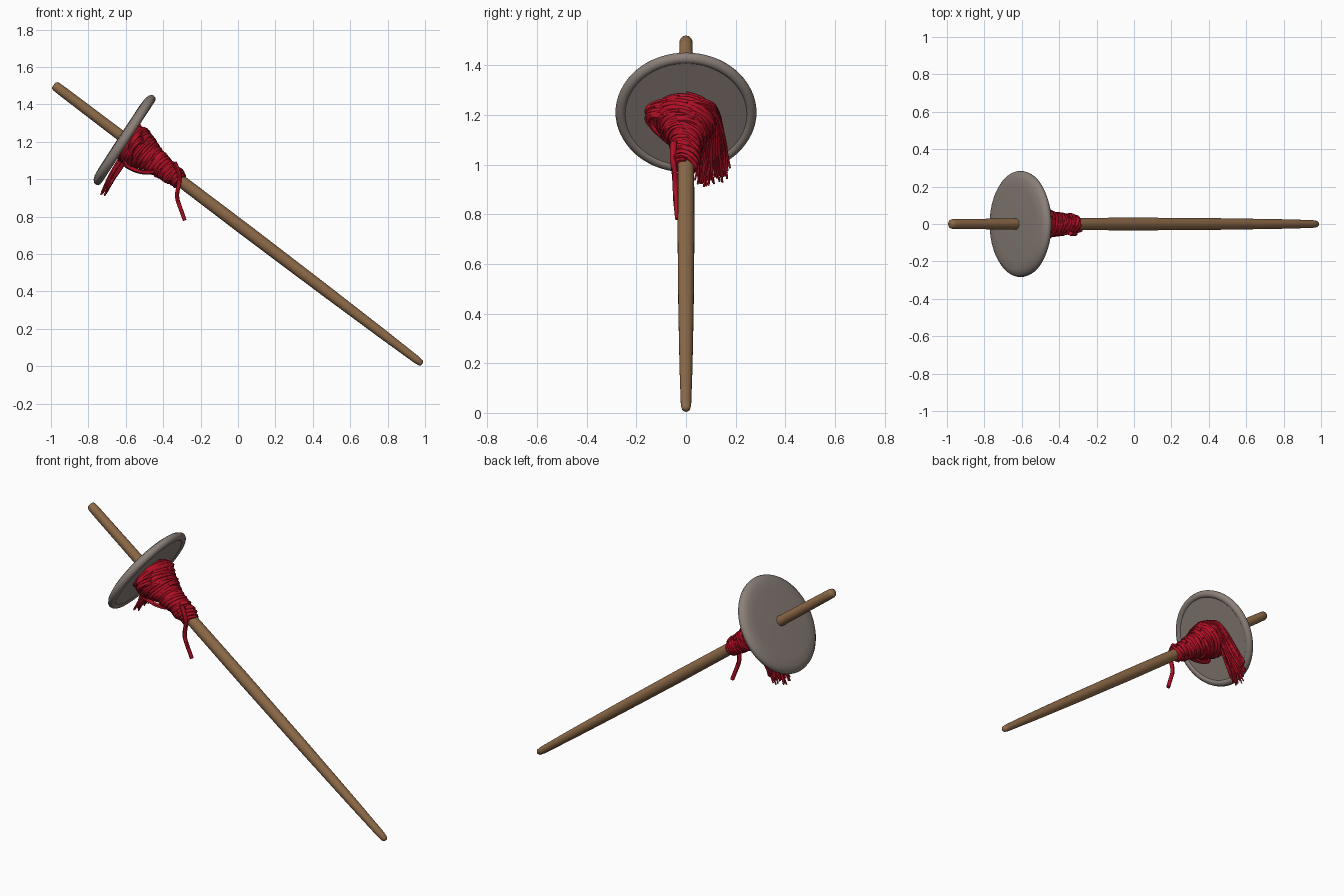
import bpy, bmesh, math, random
from mathutils import Vector

if "Cube" in bpy.data.objects:
    bpy.data.objects.remove(bpy.data.objects["Cube"])

random.seed(4)


def material(name, rgb):
    m = bpy.data.materials.new(name)
    m.diffuse_color = (*rgb, 1)
    m.use_nodes = True
    m.node_tree.nodes["Principled BSDF"].inputs["Base Color"].default_value = m.diffuse_color
    return m


WOOD = material("brown wood", (0.27, 0.145, 0.065))
STONE = material("grey stone", (0.26, 0.215, 0.19))
RED = material("red wool", (0.43, 0.005, 0.018))


def frame(origin, axis):
    """Map (up, y, along) local coordinates to the world for a tilted axis."""
    o, n = Vector(origin), Vector(axis).normalized()
    up, side = Vector((-n.z, 0, n.x)), Vector((0, 1, 0))
    return lambda u, y, h: o + up * u + side * y + n * h


def lathe(name, place, profile, mat, sides=48, squash=1.0, angle=40):
    """Revolve (radius, along) points about the local axis."""
    bm = bmesh.new()
    rings = []
    for r, h in profile:
        if r == 0:
            rings.append([bm.verts.new(place(0, 0, h))])
        else:
            rings.append([bm.verts.new(place(r * math.cos(a), squash * r * math.sin(a), h))
                          for a in (2 * math.pi * i / sides for i in range(sides))])
    for a, b in zip(rings, rings[1:]):
        for i in range(sides):
            j = (i + 1) % sides
            loop = [a[i % len(a)], a[j % len(a)], b[j % len(b)], b[i % len(b)]]
            bm.faces.new(list(dict.fromkeys(loop)))
    bmesh.ops.recalc_face_normals(bm, faces=bm.faces)
    me = bpy.data.meshes.new(name)
    bm.to_mesh(me)
    bm.free()
    ob = bpy.data.objects.new(name, me)
    bpy.context.collection.objects.link(ob)
    me.materials.append(mat)
    finish(ob, angle)
    return ob


def finish(ob, angle):
    bpy.ops.object.select_all(action='DESELECT')
    ob.select_set(True)
    bpy.context.view_layer.objects.active = ob
    if ob.type == 'CURVE':
        bpy.ops.object.convert(target='MESH')
    bpy.ops.object.shade_smooth_by_angle(angle=math.radians(angle))


def strands(name, paths, radius, mat, smooth=3, taper=1.0):
    """Round yarn strands along point lists, joined in one mesh."""
    cu = bpy.data.curves.new(name, 'CURVE')
    cu.dimensions = '3D'
    cu.bevel_depth = radius
    cu.bevel_resolution = 1
    cu.use_fill_caps = True
    cu.resolution_u = smooth
    for pts in paths:
        sp = cu.splines.new('NURBS')
        sp.points.add(len(pts) - 1)
        sp.order_u = 3
        sp.use_endpoint_u = True
        for i, p in enumerate(pts):
            sp.points[i].co = (*p, 1)
            sp.points[i].radius = 1 + (taper - 1) * i / (len(pts) - 1)
    cu.materials.append(mat)
    ob = bpy.data.objects.new(name, cu)
    bpy.context.collection.objects.link(ob)
    finish(ob, 60)


# Wooden shaft, rounded at both ends and slimmer toward the tip
top, tip = Vector((-0.985, 0, 1.505)), Vector((0.985, 0, 0.012))
length = (tip - top).length
shaft = frame(top, tip - top)
lathe("shaft", shaft, [(0, 0), (0.015, 0.001), (0.022, 0.006), (0.026, 0.018), (0.027, 0.06),
                       (0.029, 0.4), (0.033, 0.9), (0.034, 1.3), (0.031, 1.8), (0.026, 2.2),
                       (0.021, length - 0.04), (0.017, length - 0.01),
                       (0.011, length - 0.002), (0, length)], WOOD, 24, angle=60)

# Stone disc, slightly tilted on the shaft, with a raised rim on the lower face
disc = frame((-0.61, 0, 1.212), (0.845, 0, -0.553))
lathe("whorl_disc", disc, [(0, -0.030), (0.20, -0.029), (0.245, -0.026), (0.268, -0.018),
                           (0.281, -0.006), (0.284, 0.004), (0.280, 0.017), (0.270, 0.025),
                           (0.258, 0.027), (0.250, 0.024), (0.245, 0.019), (0, 0.019)],
      STONE, 64)

# Wound wool: a solid core under tilted, slightly uneven windings
cone = frame((-0.61, 0, 1.221), tip - top)
PROFILE = [(0.00, 0.085), (0.03, 0.100), (0.07, 0.104), (0.12, 0.092), (0.18, 0.069),
           (0.25, 0.053), (0.33, 0.046), (0.385, 0.036)]


def wool_radius(h):
    h = min(max(h, 0), 0.385)
    for (h0, r0), (h1, r1) in zip(PROFILE, PROFILE[1:]):
        if h <= h1:
            return r0 + (r1 - r0) * (h - h0) / (h1 - h0)


def widen(h):
    return 1 + 0.22 * max(0, 1 - h / 0.2)


lathe("wool_core", cone, [(0, 0)] + [(r - 0.007, h) for h, r in PROFILE] + [(0, 0.387)],
      RED, 32, 1.1, angle=60)


def winding(h0, h1, turns, tilt, phase, lift):
    pts = []
    n = int(turns * 14)
    wob = random.uniform(0, 6)
    for i in range(n + 1):
        t = i / n
        a = phase + 2 * math.pi * turns * t
        h = h0 + (h1 - h0) * t + tilt * math.sin(a + wob * 0.1)
        h = min(max(h, 0.025), 0.385)
        r = wool_radius(h) + lift + 0.004 * math.sin(2.3 * a + wob)
        pts.append(cone(r * math.cos(a), r * widen(h) * math.sin(a), h))
    return pts


wraps = [winding(0.025, 0.38, 19, 0.016, 0, 0.0), winding(0.38, 0.03, 15, 0.024, 2, 0.001)]
for k in range(16):
    h = random.uniform(0.05, 0.33)
    wraps.append(winding(h, h + random.uniform(-0.03, 0.04), random.uniform(0.8, 1.6),
                         random.uniform(0.015, 0.04), random.uniform(0, 6), 0.004))
strands("wool_windings", wraps, 0.0095, RED)

# Bunch of wool bulging out on the near side
bunch = []
for k in range(18):
    t = k / 17
    bunch.append([disc(0.10 - 0.06 * t, 0.05, 0.05 + 0.07 * t),
                  disc(0.10 - 0.05 * t, -0.07, 0.05 + 0.06 * t),
                  disc(0.05 - 0.02 * t, -0.15 - random.uniform(0, 0.025), 0.04 + 0.03 * t),
                  disc(-0.01 - 0.04 * t, -0.13, 0.04 + 0.03 * t),
                  disc(-0.07 - 0.03 * t, -0.04, 0.06 + 0.05 * t)])
strands("wool_bunch", bunch, 0.009, RED, 5)

# Tassel of loose ends hanging over the lower face of the disc
tassel = []
for k in range(64):
    t = random.random()
    d = random.uniform(0, 0.04)
    j = lambda s=0.008: random.uniform(-s, s)
    end = -0.315 + 0.05 * t * t + random.uniform(-0.01, 0.06)
    tassel.append([disc(0.08 + 0.02 * t + j(), 0.0, 0.06 + d),
                   disc(0.05 + 0.045 * t + j(), 0.075 + 0.02 * t, 0.05 + d),
                   disc(-0.03 + 0.05 * t + j(), 0.085 + 0.055 * t + j(), 0.035 + d),
                   disc(-0.14 + j(), 0.06 + 0.10 * t + j(), 0.035 + d),
                   disc(-0.22 + j(), 0.05 + 0.12 * t + j(), 0.04 + 0.8 * d),
                   disc(end, 0.045 + 0.13 * t + j(0.012), 0.055 + 0.6 * d)])
strands("wool_tassel", tassel, 0.0085, RED, 4, 0.5)

# Slack loop under the windings and one hanging yarn end
loop = [(-0.57, -0.06, 1.15), (-0.62, -0.05, 1.09), (-0.57, -0.04, 1.055), (-0.51, -0.035, 1.035),
        (-0.44, -0.035, 1.04), (-0.39, -0.04, 1.07), (-0.36, -0.03, 1.09)]
tail = [(-0.34, -0.05, 1.09), (-0.31, -0.055, 1.03), (-0.315, -0.045, 0.97), (-0.33, -0.042, 0.91),
        (-0.31, -0.04, 0.85), (-0.295, -0.035, 0.81), (-0.285, -0.033, 0.78)]
strands("loose_yarn", [loop, tail], 0.013, RED, 6, 0.85)
